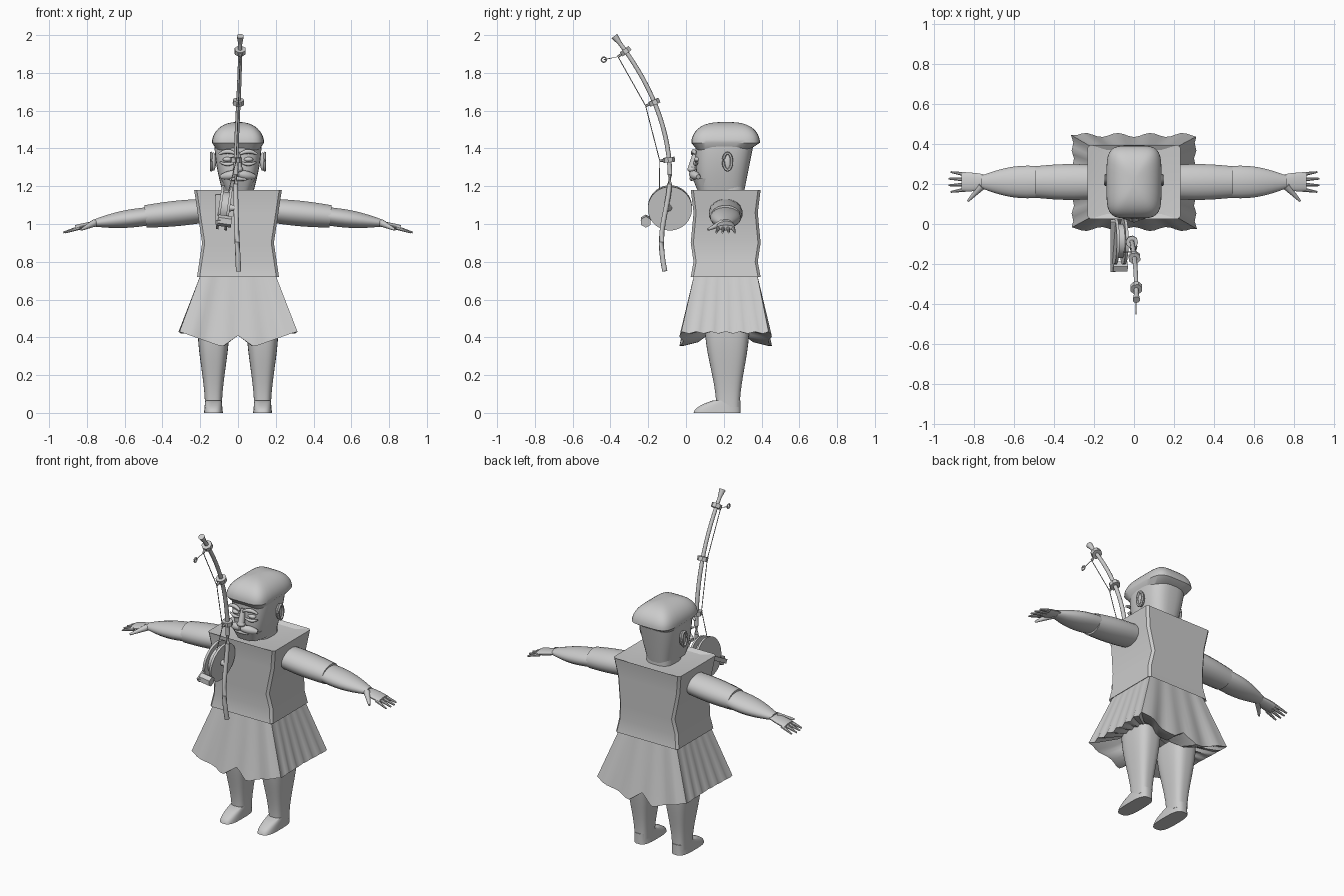
import bpy, bmesh, math
from mathutils import Vector, Matrix

cube = bpy.data.objects.get("Cube")
if cube:
    bpy.data.objects.remove(cube, do_unlink=True)

material = bpy.data.materials.new("plain grey")
grey = (0.6, 0.6, 0.6, 1)
material.diffuse_color = grey
material.use_nodes = True
material.node_tree.nodes["Principled BSDF"].inputs["Base Color"].default_value = grey

MIDDLE = 0.21  # depth position of the body's centre line


def lerp(start, end, t):
    return start + (end - start) * t


def steps(count):
    return [i / count for i in range(count + 1)]


def finish(name, bm, angle):
    bmesh.ops.recalc_face_normals(bm, faces=bm.faces)
    mesh = bpy.data.meshes.new(name)
    bm.to_mesh(mesh)
    bm.free()
    mesh.materials.append(material)
    part = bpy.data.objects.new(name, mesh)
    bpy.context.collection.objects.link(part)
    bpy.ops.object.select_all(action='DESELECT')
    part.select_set(True)
    bpy.context.view_layer.objects.active = part
    bpy.ops.object.shade_smooth_by_angle(angle=math.radians(angle))


def skin(name, rings, angle=40):
    """Bridge equal rings of points and close both ends."""
    bm = bmesh.new()
    rows = [[bm.verts.new(point) for point in ring] for ring in rings]
    for lower, upper in zip(rows, rows[1:]):
        for i in range(len(lower)):
            bm.faces.new((lower[i - 1], lower[i], upper[i], upper[i - 1]))
    bm.faces.new(rows[0])
    bm.faces.new(rows[-1])
    finish(name, bm, angle)


def outline(width, depth, square=2, sides=32):
    """Oval outline; a higher square value gives a boxier shape."""
    points = []
    for i in range(sides):
        turn = math.tau * (i + 0.5) / sides
        c, s = math.cos(turn), math.sin(turn)
        points.append((math.copysign(abs(c) ** (2 / square), c) * width,
                       math.copysign(abs(s) ** (2 / square), s) * depth))
    return points


def stack(name, sections, square=3, x=0):
    """Pile up outlines given as height, front, back, half width."""
    skin(name, [[(x + a, (front + back) / 2 + b, z)
                 for a, b in outline(width, (back - front) / 2, square)]
                for z, front, back, width in sections])


def tube(name, path, start, end=None, bulge=0, squash=1, sides=10):
    """Sweep a tapering round section; two-point paths are subdivided."""
    path = [Vector(point) for point in path]
    end = start if end is None else end
    if len(path) == 2:
        path = [path[0].lerp(path[1], t) for t in steps(8)]
    last = len(path) - 1
    rings = []
    for i, point in enumerate(path):
        t = i / last
        radius = lerp(start, end, t) + bulge * math.sin(math.pi * t)
        heading = path[min(i + 1, last)] - path[max(i - 1, 0)]
        frame = heading.to_track_quat('Z', 'Y')
        rings.append([point + frame @ Vector((a, b * squash, 0))
                      for a, b in outline(radius, radius, sides=sides)])
    skin(name, rings)


def ball(name, centre, size):
    bm = bmesh.new()
    bmesh.ops.create_uvsphere(bm, u_segments=20, v_segments=12, radius=1)
    bm.transform(Matrix.Translation(centre) @ Matrix.Diagonal((*size, 1)))
    finish(name, bm, 40)


def arch(name, centre, reach, rise, sweep, thick):
    """Bent bar across the face: rises in the middle, sweeps back outward."""
    x, y, z = centre
    path = [(x + reach * t, y + sweep * abs(x + reach * t), z + rise * (1 - t * t))
            for t in (2 * u - 1 for u in steps(8))]
    tube(name, path, thick / 2, bulge=thick / 2)


def loop(name, centre, depth, height, thick):
    x, y, z = centre
    tube(name, [(x, y + depth * math.cos(math.tau * t), z + height * math.sin(math.tau * t))
                for t in steps(20)], thick, sides=6)


# Vest: chamfered box, pinched at the waist, with an inset shoulder top
def chamfered(z, width, depth, cut=0.014):
    corner = [(width, depth - cut), (width - cut, depth)]
    quarter = corner + [(-x, y) for x, y in reversed(corner)]
    return [(x, MIDDLE + y, z) for x, y in quarter + [(-x, -y) for x, y in quarter]]


waist = 0.9
vest = [chamfered(waist - 0.15, 0.18, 0.15)]
for i, z in enumerate((0.72, 0.8, waist, 1.06, 1.18)):
    vest.append(chamfered(z, 0.19 + 0.15 * abs(z - waist), 0.17 if i % 2 else 0.185))
vest.append(chamfered(1.165, 0.15, 0.16))
skin("vest", vest, angle=20)


# Skirt: four flared panels, hem dipping front and back, rippled at the sides
def skirt_ring(flare, inset=0.0, lift=0.0):
    width = lerp(0.195, 0.31, flare) - inset
    depth = lerp(0.165, 0.235, flare) - inset
    count, notch = 24, 0.27
    ring = []
    for side in range(4):
        sign = -1 if side in (0, 3) else 1
        for i in range(count):
            u = 2 * i / count - 1
            far = abs(u)
            if side % 2 == 0:
                dip = (1 - far) / (1 - notch) if far > notch else far / notch
                hem = 0.43 - 0.08 * dip if far > notch else lerp(0.41, 0.35, dip)
                x = -sign * u * width
                y = sign * (depth - 0.01 * flare * math.cos(12 * u))
            else:
                ripple = flare * math.cos(i * math.pi / 2) / 200
                hem = 0.425 + ripple
                x = sign * (width + ripple - 0.01 * flare * (1 - far))
                y = sign * u * depth
            ring.append((x, MIDDLE + y, lerp(0.74, hem + lift, flare)))
    return ring


skin("skirt", [skirt_ring(0), skirt_ring(0.5), skirt_ring(1), skirt_ring(1, inset=0.02),
               skirt_ring(1, inset=0.1, lift=0.02), skirt_ring(0.8, inset=0.16)], angle=35)

# Neck, and a head that widens from jaw to temples
stack("neck", [(z, 0.13, 0.31, 0.085) for z in (1.1, 1.25)])
stack("head", [(lerp(1.18, 1.43, t), 0.05 + 0.02 * (1 - t) ** 4, lerp(0.31, 0.36, t),
                0.085 + 0.04 * math.sin(t * math.pi / 2)) for t in steps(8)])

# Soft cap: turned-in brim below a flattened dome
cap = [(1.39, 0.06, 0.33, 0.11)]
for t in steps(10):
    turn = 1.5 * t
    half = 0.182 * math.cos(turn) ** 0.7
    cap.append((1.43 + 0.11 * math.sin(turn), MIDDLE - half, MIDDLE + half,
                0.138 * math.cos(turn) ** 0.9))
stack("cap", cap, square=4.5)

# Face centre: nose, mouth and bearded chin
tube("nose", [(0, 0.05, 1.38), (0, 0.03, 1.29)], 0.012, 0.022)
ball("nose_tip", (0, 0.03, 1.29), (0.026, 0.022, 0.018))
stack("beard", [(lerp(1.18, 1.24, t), lerp(0.06, 0.035, t), 0.16, lerp(0.065, 0.09, t))
                for t in steps(4)])
arch("mouth", (0, 0.03, 1.235), reach=0.045, rise=0.005, sweep=0.1, thick=0.012)

for s, side in ((1, "left"), (-1, "right")):
    eye = s * 0.055
    ball(side + "_eye", (eye, 0.06, 1.342), (0.026, 0.018, 0.013))
    arch(side + "_brow", (eye, 0.03, 1.37), reach=0.045, rise=0.014, sweep=0.2, thick=0.012)
    arch(side + "_eye_bag", (eye, 0.04, 1.328), reach=0.04, rise=-0.012, sweep=0.2, thick=0.009)
    tube(side + "_moustache", [(0, 0.03, 1.265), (s * 0.09, 0.065, 1.25)], 0.016, 0.012, bulge=0.01)

    # Ear: shallow shell with a raised rim
    ear = Vector((s * 0.13, 0.22, 1.33))
    ball(side + "_ear", ear, (0.014, 0.025, 0.048))
    loop(side + "_ear_rim", ear + Vector((s * 0.012, 0, 0)), 0.022, 0.045, 0.008)

    # Arm: squashed upper arm, forearm and palm meeting at creases
    shoulder, elbow, wrist, knuckles = [Vector((s * x, MIDDLE, z)) for x, z in
                                        ((0.18, 1.07), (0.49, 1.04), (0.76, 1.005), (0.86, 0.98))]
    tube(side + "_upper_arm", (shoulder, elbow), 0.085, 0.08, bulge=0.008, squash=0.75, sides=20)
    tube(side + "_forearm", (elbow.lerp(shoulder, 0.1), wrist), 0.08, 0.033,
         bulge=0.02, squash=0.6, sides=20)
    tube(side + "_palm", (wrist.lerp(elbow, 0.1), knuckles), 0.034, 0.046,
         bulge=0.006, squash=0.32, sides=20)
    for i, name in enumerate(("index", "middle", "ring", "little")):
        spread = i - 1.5
        root = knuckles + Vector((-s * 0.02, spread * 0.025, 0))
        tip = root + Vector((s * (0.09 - 0.01 * abs(spread)), spread * 0.008, -0.025))
        tube(f"{side}_{name}_finger", (root, tip), 0.012, 0.005, sides=8)
    tube(side + "_thumb", (wrist - Vector((0, 0.02, 0)), (s * 0.83, 0.115, 0.97)), 0.02, 0.006)

    # Leg swelling smoothly from ankle to thigh, and a sloping shoe
    leg = []
    for t in steps(10):
        ease = t * t * (3 - 2 * t)
        leg.append((lerp(0.03, 0.45, t), lerp(0.16, 0.1, ease), lerp(0.285, 0.335, ease),
                    lerp(0.045, 0.084, ease)))
    stack(side + "_leg", leg, x=s * 0.13)
    stack(side + "_shoe", [(0.065 * t, 0.04 + 0.1 * t * t, 0.29, 0.05 - 0.006 * t)
                           for t in steps(5)], x=s * 0.13)


# Fishing rod: wavy handle below, bending forward above
def rod_at(z):
    bend = z - 1.25
    y = 0.53 * bend ** 2 if bend > 0 else 0.045 * math.sin(4.5 * bend) ** 2
    return Vector((0.012 * math.sin(4 * z - 6.4), -0.085 - y, z))


tube("rod", [rod_at(lerp(0.75, 1.98, t)) for t in steps(24)], 0.014, 0.011)
tube("rod_tip", (rod_at(1.95), rod_at(1.995)), 0.01, 0.019)

# Line guides: collars on the rod with a short arm towards the line
line = [(-0.05, -0.14, 1.17)]
for name, z in (("lower", 1.34), ("middle", 1.645), ("upper", 1.915)):
    grip = rod_at(z)
    along = (rod_at(z + 0.02) - grip).normalized()
    outward = along.cross(Vector((1, 0, 0))).normalized()
    outward *= -math.copysign(1, outward.y)
    tube(name + "_guide", (grip - along * 0.013, grip + along * 0.013), 0.031, sides=8)
    line.append(grip + outward * 0.05)
    tube(name + "_guide_arm", (grip, line[-1]), 0.007, sides=6)

# Line ending in a small ring
ring = Vector((0.01, -0.435, 1.87))
tube("line", line + [ring], 0.0025, sides=5)
loop("line_ring", ring, 0.013, 0.013, 0.004)

# Reel: two tilted discs on a hub, with a foot, crank and grip
reel = Vector((-0.07, -0.085, 1.085))
axle = Vector((1, 0, -0.14)).normalized()
crank = Vector((0, 0.88, 0.48))
for name, offset, half, radius in (("outer_disc", -0.025, 0.007, 0.117), ("hub", 0, 0.02, 0.085),
                                   ("inner_disc", 0.02, 0.007, 0.117)):
    centre = reel + axle * offset
    tube("reel_" + name, (centre - axle * half, centre + axle * half), radius, sides=40)
tube("reel_foot", (reel, rod_at(reel.z)), 0.022, 0.014)
pivot = reel - axle * 0.036
tube("reel_crank", (pivot - crank * 0.17, pivot + crank * 0.115), 0.018, sides=4)
handle = reel - crank * 0.145
tube("reel_grip", (handle - axle * 0.036, handle + axle * 0.036), 0.03, sides=6)
